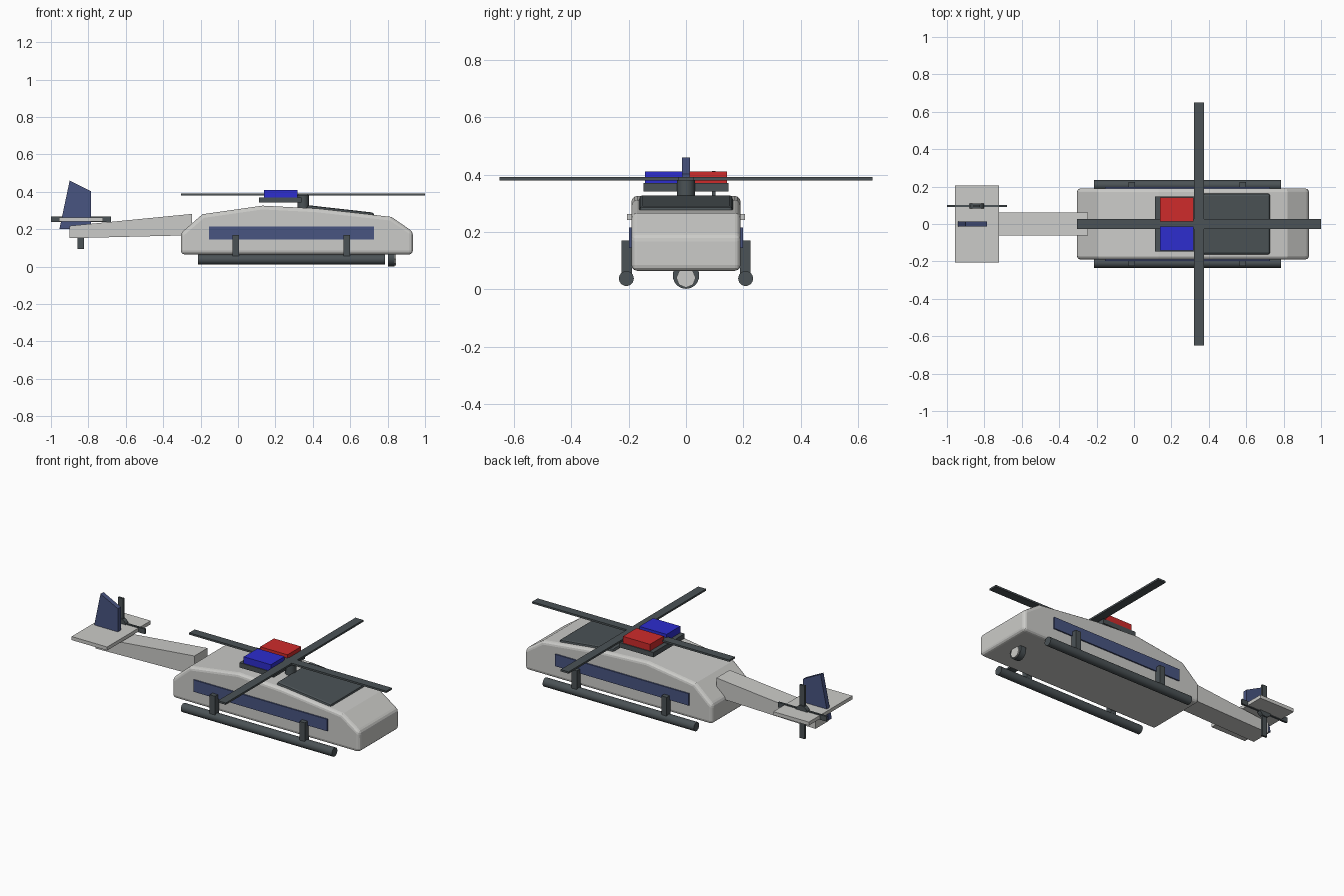
import bpy
import math
from mathutils import Vector

cube = bpy.data.objects.get("Cube")
if cube:
    bpy.data.objects.remove(cube, do_unlink=True)


def material(name, r, g, b):
    m = bpy.data.materials.new(name)
    m.use_nodes = True
    m.diffuse_color = (r, g, b, 1)
    m.node_tree.nodes["Principled BSDF"].inputs["Base Color"].default_value = (r, g, b, 1)
    return m


WHITE = material("pale_grey", 0.6, 0.6, 0.58)
DARK = material("dark_slate", 0.07, 0.085, 0.092)
NAVY = material("navy", 0.066, 0.09, 0.22)
RED = material("red", 0.62, 0.024, 0.024)
BLUE = material("blue", 0.026, 0.026, 0.62)


def finish(ob, name, mat, bevel=0, segments=2):
    ob.name = name
    ob.data.materials.append(mat)
    if bevel:
        mod = ob.modifiers.new("Bevel", "BEVEL")
        mod.width = bevel
        mod.segments = segments
        mod.limit_method = "ANGLE"
        mod.angle_limit = math.radians(40)
    return ob


def box(name, mat, x, y, z, bevel=0):
    """Box from (min, max) ranges on each axis."""
    ranges = (x, y, z)
    bpy.ops.mesh.primitive_cube_add(size=1, location=[(a + b) / 2 for a, b in ranges])
    ob = bpy.context.object
    ob.scale = [b - a for a, b in ranges]
    bpy.ops.object.transform_apply(location=False, rotation=False, scale=True)
    return finish(ob, name, mat, bevel)


def rod(name, mat, start, end, radius, sides=24):
    """Cylinder running between two points."""
    start, end = Vector(start), Vector(end)
    bpy.ops.mesh.primitive_cylinder_add(
        vertices=sides, radius=radius, depth=(end - start).length,
        location=(start + end) / 2,
        rotation=(end - start).to_track_quat("Z", "Y").to_euler())
    ob = finish(bpy.context.object, name, mat)
    bpy.ops.object.shade_smooth_by_angle(angle=math.radians(35))
    return ob


def side_profile(name, mat, points, half_width, bevel=0, segments=2):
    """Side outline in x and z, extruded across y."""
    n = len(points)
    verts = [(x, y, z) for y in (-half_width, half_width) for x, z in points]
    faces = [list(range(n)), list(range(2 * n - 1, n - 1, -1))]
    faces += [[i, i + n, (i + 1) % n + n, (i + 1) % n] for i in range(n)]
    mesh = bpy.data.meshes.new(name)
    mesh.from_pydata(verts, [], faces)
    ob = bpy.data.objects.new(name, mesh)
    bpy.context.collection.objects.link(ob)
    return finish(ob, name, mat, bevel, segments)


# Cabin and tail boom
side_profile("fuselage", WHITE,
             [(-0.305, 0.065), (0.935, 0.065), (0.935, 0.187), (0.82, 0.266),
              (0.42, 0.311), (0.13, 0.326), (-0.19, 0.28), (-0.305, 0.18)],
             0.19, 0.02, 3)
side_profile("tail_boom", WHITE,
             [(-0.9, 0.152), (-0.245, 0.168), (-0.245, 0.282), (-0.9, 0.218)], 0.062)

# Windscreen lying on the sloping roof
windscreen = box("windscreen", DARK, (0.365, 0.728), (-0.163, 0.163), (0.28, 0.312), 0.012)
windscreen.rotation_euler.y = math.atan2(0.045, 0.4)
windscreen.location.z = 0.293

# Tail fin and stabilizer
side_profile("tail_fin", NAVY,
             [(-0.955, 0.2), (-0.785, 0.2), (-0.785, 0.402), (-0.9, 0.46)], 0.014)
box("stabilizer", WHITE, (-0.957, -0.722), (-0.206, 0.206), (0.242, 0.263))

# Tail rotor
box("tail_rotor_blade_long", DARK, (-1, -0.68), (0.09, 0.102), (0.238, 0.268))
box("tail_rotor_blade_upright", DARK, (-0.857, -0.823), (0.09, 0.102), (0.094, 0.412))
rod("tail_rotor_hub", DARK, (-0.84, 0.084, 0.253), (-0.84, 0.109, 0.253), 0.04)

# Main rotor
rod("rotor_mast", DARK, (0.348, 0, 0.3), (0.348, 0, 0.386), 0.031)
box("rotor_blade_long", DARK, (-0.305, 1), (-0.026, 0.026), (0.38, 0.391))
box("rotor_blade_cross", DARK, (0.322, 0.374), (-0.65, 0.65), (0.38, 0.391))

# Roof light bar
box("light_bar_base", DARK, (0.112, 0.34), (-0.148, 0.148), (0.342, 0.371))
box("left_beacon", RED, (0.138, 0.318), (0.013, 0.143), (0.371, 0.411))
box("right_beacon", BLUE, (0.138, 0.318), (-0.143, -0.013), (0.371, 0.411))

# Side windows, skids and their struts
for side, label in ((-1, "right"), (1, "left")):
    def across(a, b):
        return tuple(sorted((side * a, side * b)))

    box(label + "_window", NAVY, (-0.156, 0.728), across(0.189, 0.198), (0.144, 0.215))
    rod(label + "_skid", DARK, (-0.215, side * 0.208, 0.038),
        (0.785, side * 0.208, 0.038), 0.026)
    for x, end in ((-0.012, "rear"), (0.582, "front")):
        box(f"{label}_{end}_strut", DARK, (x - 0.018, x + 0.018),
            across(0.188, 0.225), (0.04, 0.17))

# Searchlight under the nose
rod("searchlight", DARK, (0.802, 0, 0.048), (0.838, 0, 0.048), 0.046)
rod("searchlight_lens", WHITE, (0.838, 0, 0.04), (0.845, 0, 0.04), 0.034, 8)
